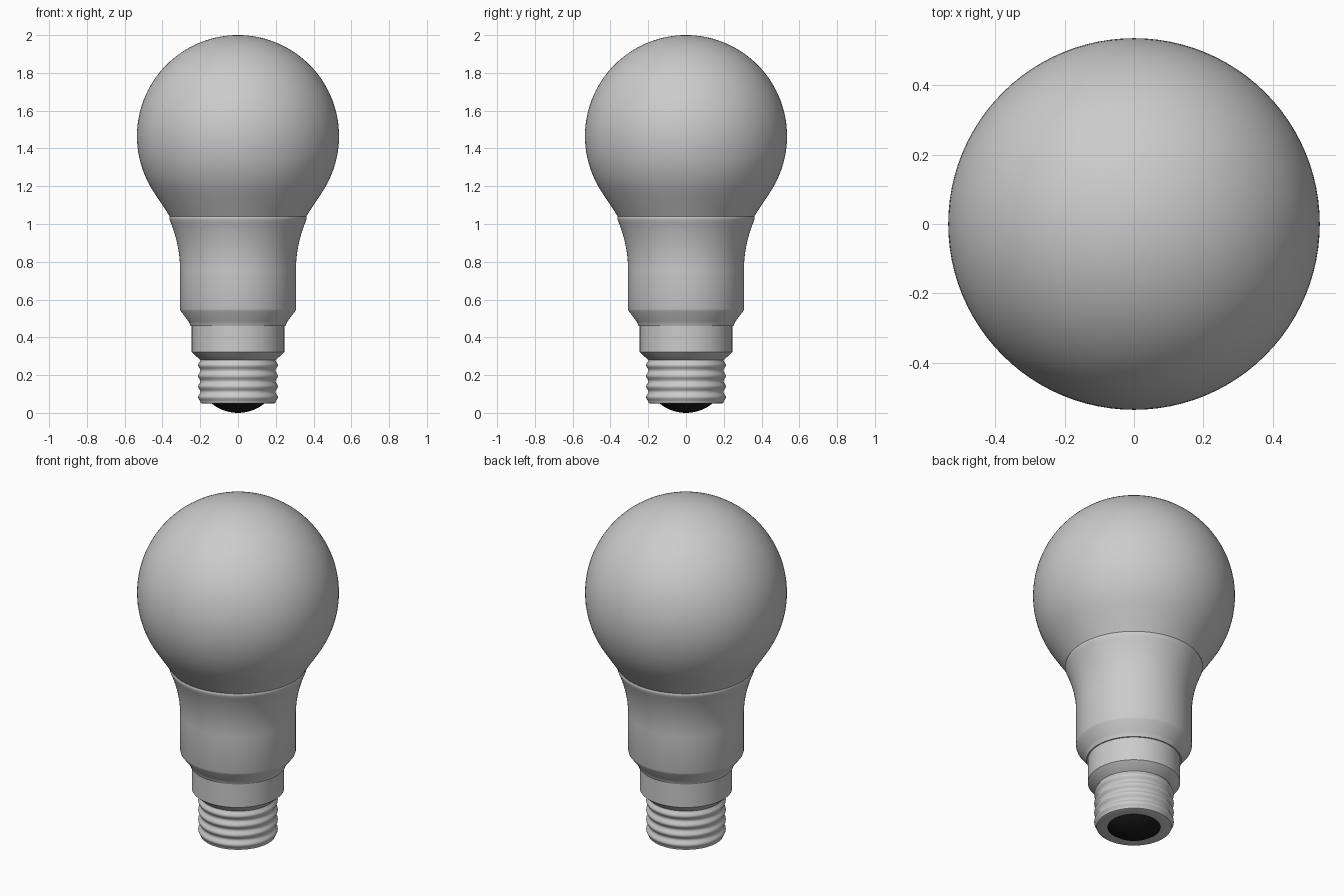
import bpy, bmesh
from math import sin, cos, pi, radians, sqrt

if "Cube" in bpy.data.objects:
    bpy.data.objects.remove(bpy.data.objects["Cube"])

SEGMENTS = 96


def lathe(name, profile, angle=30):
    """Spin a bottom-to-top (radius, z) profile around the z axis."""
    bm = bmesh.new()
    rings = []
    for r, z in profile:
        if r < 1e-5:
            rings.append([bm.verts.new((0, 0, z))])
        else:
            rings.append([bm.verts.new((r * cos(2 * pi * i / SEGMENTS),
                                        r * sin(2 * pi * i / SEGMENTS), z))
                          for i in range(SEGMENTS)])
    for a, b in zip(rings, rings[1:]):
        for i in range(SEGMENTS):
            j = (i + 1) % SEGMENTS
            if len(a) == 1:
                bm.faces.new((a[0], b[j], b[i]))
            elif len(b) == 1:
                bm.faces.new((a[i], a[j], b[0]))
            else:
                bm.faces.new((a[i], a[j], b[j], b[i]))
    mesh = bpy.data.meshes.new(name)
    bm.to_mesh(mesh)
    bm.free()
    obj = bpy.data.objects.new(name, mesh)
    bpy.context.collection.objects.link(obj)
    bpy.ops.object.select_all(action='DESELECT')
    obj.select_set(True)
    bpy.context.view_layer.objects.active = obj
    bpy.ops.object.shade_smooth_by_angle(angle=radians(angle))
    return obj


# Globe: a sphere that runs into a tapering neck
R, CZ = 0.535, 1.465
globe = [(0.345, 1.015), (0.358, 1.036), (0.374, 1.06), (0.391, 1.086),
         (0.409, 1.113), (0.428, 1.142), (0.447, 1.171)]
for k in range(41):
    a = radians(-30 + 120 * k / 40)
    globe.append((R * cos(a), CZ + R * sin(a)))
globe[-1] = (0, CZ + R)
lathe("globe", globe)

# Housing: chamfered foot, straight wall, flared top with a rounded rim
housing = [(0.235, 0.46), (0.252, 0.46), (0.256, 0.472), (0.262, 0.485),
           (0.304, 0.54), (0.307, 0.55)]
for k in range(17):
    t = k / 16
    housing.append((0.307 + 0.056 * t * t, 0.76 + 0.265 * t))
housing += [(0.364, 1.034), (0.361, 1.041), (0.355, 1.044), (0.345, 1.042)]
lathe("housing", housing)

# Collar between the housing and the screw cap
lathe("collar", [(0.19, 0.275), (0.2, 0.28), (0.245, 0.322), (0.245, 0.465)])

# Screw cap with four rounded thread ridges
cap = [(0.135, 0.05), (0.192, 0.05), (0.199, 0.053)]
for k in range(49):
    t = k / 48
    cap.append((0.205 - 0.006 * cos(8 * pi * t), 0.055 + 0.225 * t))
lathe("screw_cap", cap)

# Dark domed contact at the bottom
H, W = 0.05, 0.14
RAD = (W * W + H * H) / (2 * H)
dome = [(W * k / 12, RAD - sqrt(RAD * RAD - (W * k / 12) ** 2)) for k in range(13)]
contact = lathe("base_contact", dome)
black = bpy.data.materials.new("black")
black.diffuse_color = (0.01, 0.01, 0.01, 1)
black.use_nodes = True
black.node_tree.nodes["Principled BSDF"].inputs["Base Color"].default_value = black.diffuse_color
contact.data.materials.append(black)
